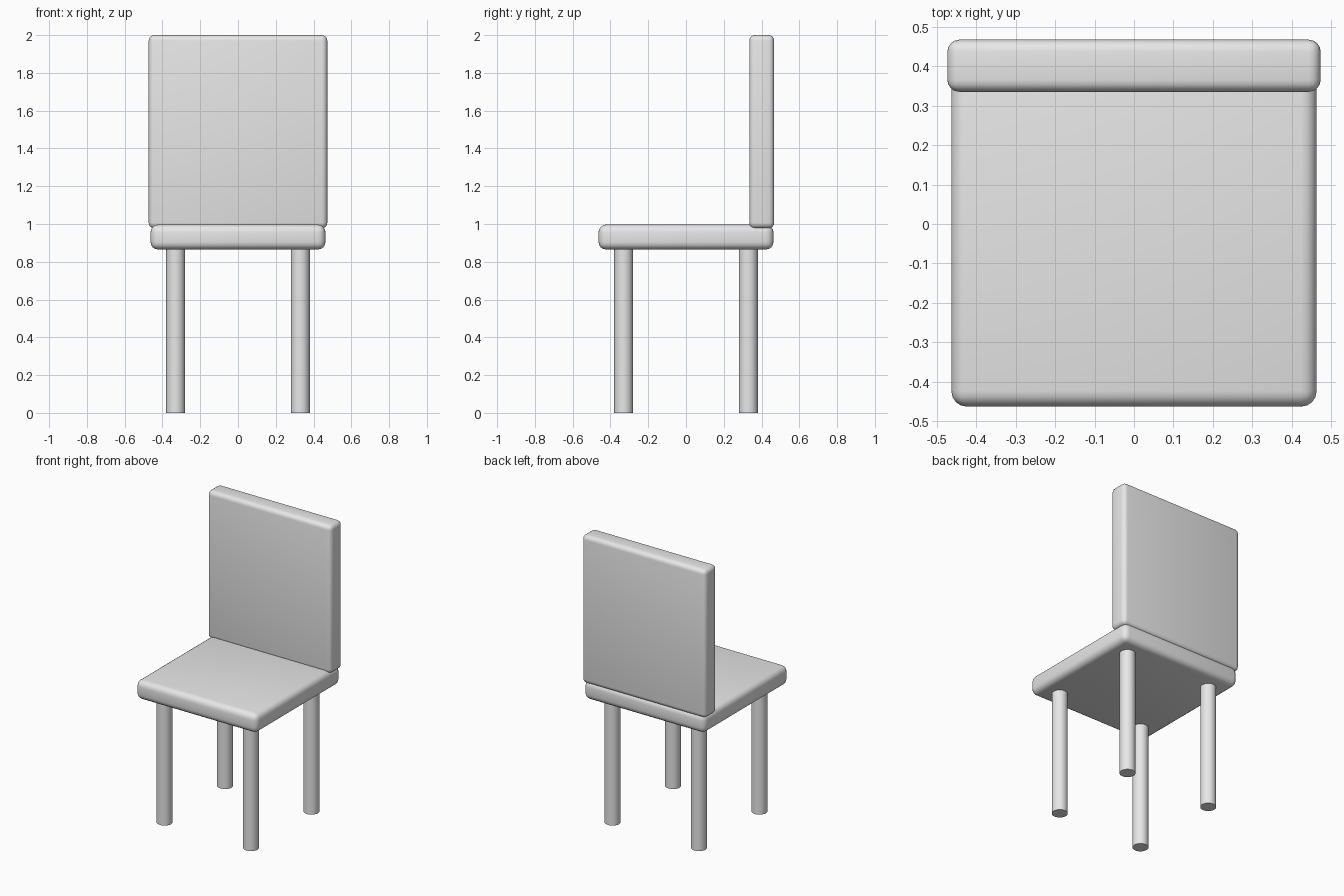
import bpy
import math

if "Cube" in bpy.data.objects:
    bpy.data.objects.remove(bpy.data.objects["Cube"])

grey = bpy.data.materials.new("plain_grey")
grey.diffuse_color = (0.8, 0.8, 0.8, 1)
grey.use_nodes = True
grey.node_tree.nodes["Principled BSDF"].inputs["Base Color"].default_value = grey.diffuse_color


def finish(obj, name):
    obj.name = name
    obj.data.materials.append(grey)
    bpy.ops.object.shade_smooth_by_angle(angle=math.radians(35))


def rounded_box(name, low, high, radius):
    center = [(a + b) / 2 for a, b in zip(low, high)]
    bpy.ops.mesh.primitive_cube_add(size=1, location=center)
    box = bpy.context.object
    box.scale = [b - a for a, b in zip(low, high)]
    bpy.ops.object.transform_apply(location=False, rotation=False, scale=True)
    bevel = box.modifiers.new("rounded_edges", 'BEVEL')
    bevel.width = radius
    bevel.segments = 4
    bpy.ops.object.modifier_apply(modifier=bevel.name)
    finish(box, name)


# Seat and backrest cushions
rounded_box("seat", (-0.463, -0.463, 0.865), (0.463, 0.463, 0.997), 0.04)
rounded_box("backrest", (-0.473, 0.335, 0.977), (0.473, 0.467, 2.0), 0.03)

# Four round legs, their tops sunk slightly into the seat
LEG_HEIGHT = 0.88
for side, x in (("left", -0.33), ("right", 0.33)):
    for end, y in (("front", -0.33), ("back", 0.33)):
        bpy.ops.mesh.primitive_cylinder_add(
            vertices=32, radius=0.05, depth=LEG_HEIGHT,
            location=(x, y, LEG_HEIGHT / 2))
        finish(bpy.context.object, f"{end}_{side}_leg")
